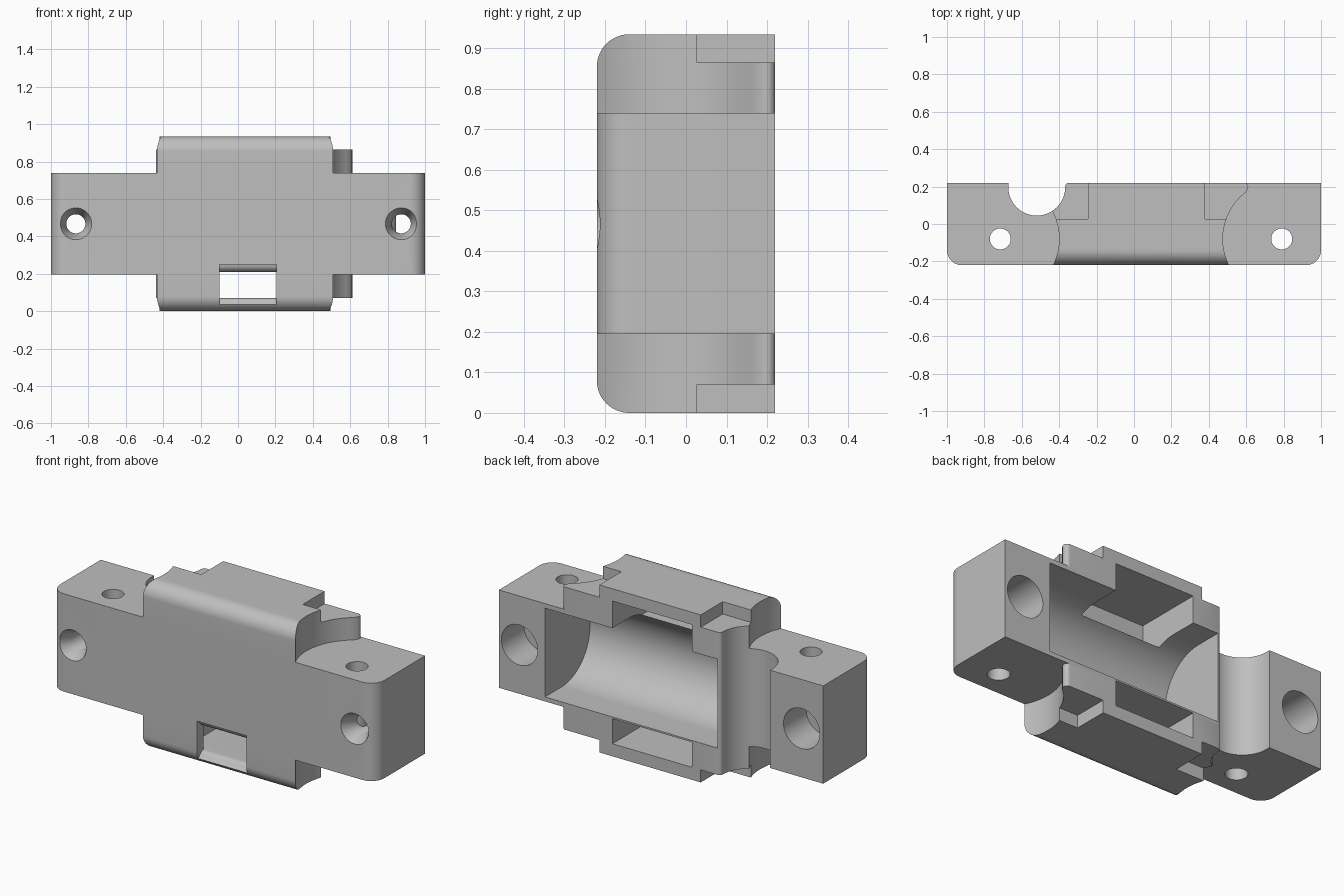
import bpy, bmesh, math
from mathutils import Vector

if "Cube" in bpy.data.objects:
    bpy.data.objects.remove(bpy.data.objects["Cube"])

grey = bpy.data.materials.new("grey_plastic")
grey.diffuse_color = (0.52, 0.52, 0.52, 1)
grey.use_nodes = True
grey.node_tree.nodes["Principled BSDF"].inputs["Base Color"].default_value = grey.diffuse_color


def prism(name, pts, axis, lo, hi):
    """Extrude a 2D outline along an axis: z takes (x, y), x takes (y, z), y takes (x, z)."""
    place = {"x": lambda p, t: (t, p[0], p[1]),
             "y": lambda p, t: (p[0], t, p[1]),
             "z": lambda p, t: (p[0], p[1], t)}[axis]
    bm = bmesh.new()
    a = [bm.verts.new(place(p, lo)) for p in pts]
    b = [bm.verts.new(place(p, hi)) for p in pts]
    n = len(pts)
    bm.faces.new(a)
    bm.faces.new(b[::-1])
    for i in range(n):
        bm.faces.new((a[i], b[i], b[(i + 1) % n], a[(i + 1) % n]))
    bmesh.ops.recalc_face_normals(bm, faces=bm.faces)
    me = bpy.data.meshes.new(name)
    bm.to_mesh(me)
    bm.free()
    ob = bpy.data.objects.new(name, me)
    bpy.context.collection.objects.link(ob)
    me.materials.append(grey)
    return ob


def box(name, x, y, z):
    return prism(name, [(x[0], y[0]), (x[1], y[0]), (x[1], y[1]), (x[0], y[1])], "z", *z)


def arc(cx, cy, r, a0, a1, n=16):
    return [(cx + r * math.cos(math.radians(a0 + (a1 - a0) * i / n)),
             cy + r * math.sin(math.radians(a0 + (a1 - a0) * i / n))) for i in range(n + 1)]


def circle(cx, cy, r, n=40):
    return arc(cx, cy, r, 0, 360, n)[:-1]


def cone(name, x, z, y0, r0, y1, r1, n=40):
    ob = prism(name, circle(x, z, 1, n), "y", y0, y1)
    for v in ob.data.vertices:
        r = r0 if abs(v.co.y - y0) < 1e-5 else r1
        v.co.x, v.co.z = x + (v.co.x - x) * r, z + (v.co.z - z) * r
    return ob


def combine(target, tool, op):
    m = target.modifiers.new(op, "BOOLEAN")
    m.operation, m.solver, m.object = op, "EXACT", tool
    bpy.context.view_layer.objects.active = target
    bpy.ops.object.modifier_apply(modifier=m.name)
    bpy.data.objects.remove(tool)


F, B, MID, TOP = -0.22, 0.22, 0.467, 0.934

# Wide mounting bar with rounded front corners
bar = prism("housing", arc(-0.92, F + 0.08, 0.08, 180, 270, 10)
            + arc(0.92, F + 0.08, 0.08, 270, 360, 10) + [(1, B), (-1, B)], "z", 0.195, 0.74)

# Taller centre body with scooped sides and a rounded tip at the back right
R = 0.315
a_lo = math.degrees(math.asin(0.14 / R))
a_left = math.degrees(math.asin(0.18 / R))
a_right = math.degrees(math.asin(0.25 / R))
outline = (arc(-0.715, -0.08, R, -a_lo, a_left) + [(-0.46, 0.2), (-0.46, B)]
           + arc(0.589, 0.198, 0.022, 90, -45, 8)
           + arc(0.79, -0.08, R, 180 - a_right, 180 + a_lo))
body = prism("centre_body", outline, "z", -0.1, TOP + 0.1)
rounded = (arc(F + 0.08, 0.08, 0.08, 270, 180, 12)
           + arc(F + 0.08, TOP - 0.08, 0.08, 180, 90, 12) + [(B, TOP), (B, 0)])
combine(body, prism("rounding", rounded, "x", -1, 1), "INTERSECT")

# Stepped shoulders at the back of the body, above and below
for x in ((-0.8, -0.245), (0.38, 0.9)):
    for z in ((-0.2, 0.07), (0.865, 1.2)):
        combine(body, box("shoulder_cut", x, (0.027, 0.5), z), "DIFFERENCE")
combine(bar, body, "UNION")

# Round vertical groove at the back left, with a softened lip
groove = arc(-0.52, 0.197, 0.152, 180, 360, 28) + [(-0.366, 0.21), (-0.36, 0.217), (-0.35, B),
                                                   (-0.35, 0.4), (-0.672, 0.4)]
combine(bar, prism("groove", groove, "z", -0.2, 1.2), "DIFFERENCE")

# Half-round motor cavity, open at the back
cavity = arc(0.07, MID, 0.2475, 90, 270, 40) + [(0.5, MID - 0.2475), (0.5, MID + 0.2475)]
combine(bar, prism("cavity", cavity, "x", -0.347, 0.716), "DIFFERENCE")

# Upper pocket opening into the cavity, and the lower slot
combine(bar, box("upper_pocket", (-0.19, 0.3), (-0.16, 0.5), (0.69, 0.865)), "DIFFERENCE")
combine(bar, box("lower_slot", (-0.19, 0.3), (-0.16, 0.5), (0.07, 0.21)), "DIFFERENCE")

# Front window with curved upper and lower lips
window = ([(-0.5, 0.25), (-0.5, 0.033), (-0.21, 0.033)] + arc(-0.16, 0.033, 0.037, 150, 90, 6)
          + [(-0.1, 0.07), (-0.1, 0.21)] + arc(-0.16, 0.25, 0.04, 270, 180, 6))
combine(bar, prism("window", window, "x", -0.1, 0.205), "DIFFERENCE")

# Screw holes: countersunk front, wide back recess, and a vertical pin hole on each wing
for x, px in ((-0.867, -0.715), (0.873, 0.79)):
    combine(bar, cone("screw_hole", x, MID, -0.5, 0.051, 0.5, 0.051), "DIFFERENCE")
    combine(bar, cone("countersink", x, MID, -0.24, 0.095, -0.15, 0.05), "DIFFERENCE")
    combine(bar, cone("back_recess", x, MID, 0.02, 0.112, 0.5, 0.112), "DIFFERENCE")
    combine(bar, prism("pin_hole", circle(px, -0.08, 0.056), "z", 0.1, 0.8), "DIFFERENCE")

bpy.ops.object.select_all(action="DESELECT")
bar.select_set(True)
bpy.context.view_layer.objects.active = bar
bpy.ops.object.shade_smooth_by_angle(angle=math.radians(30))
